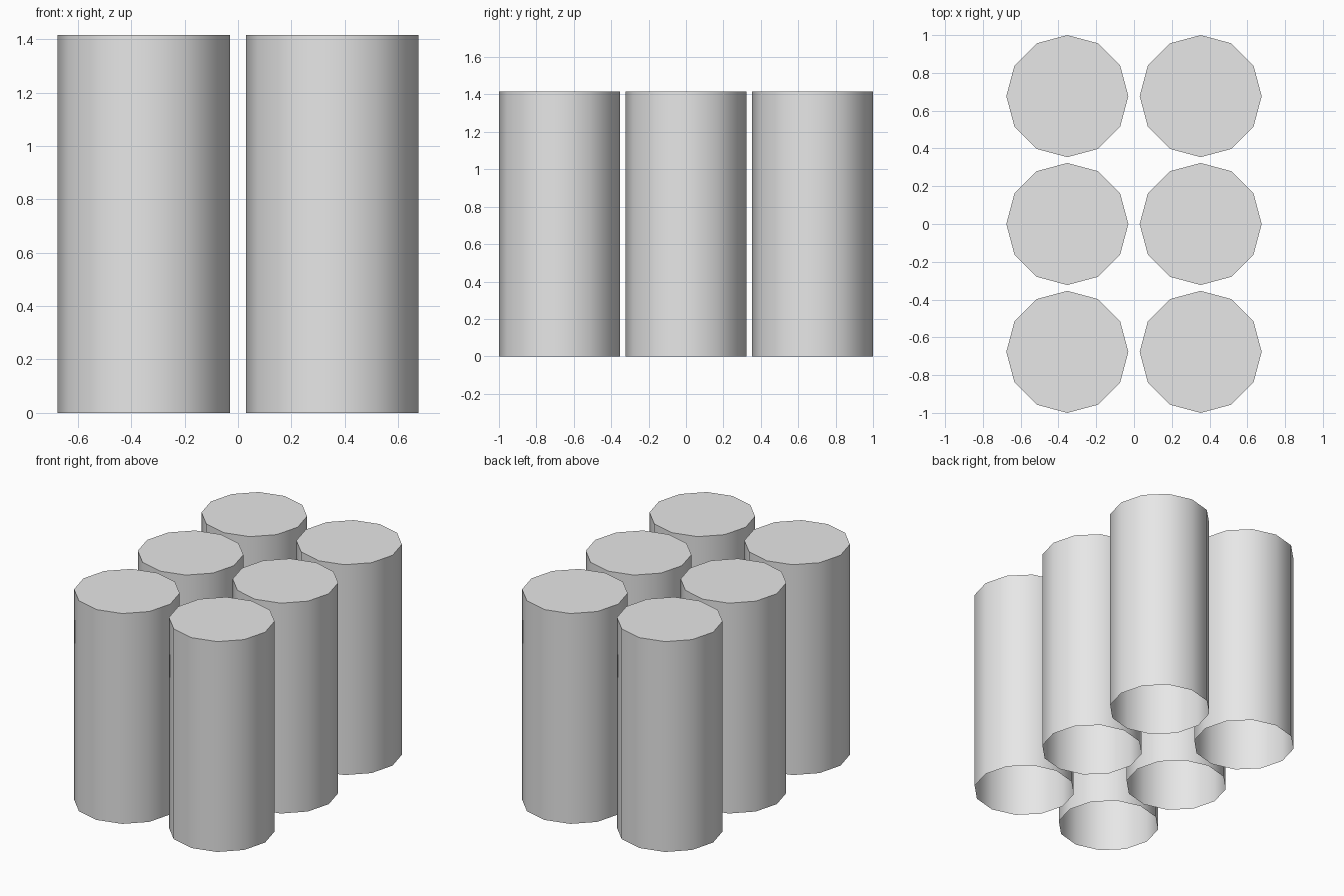
import bpy
import bmesh
import math

cube = bpy.data.objects.get("Cube")
if cube:
    bpy.data.objects.remove(cube, do_unlink=True)

RADIUS = 0.323
HEIGHT = 1.415
SIDES = 12

# Plain grey
grey = bpy.data.materials.new("light_grey")
grey.use_nodes = True
grey.diffuse_color = (0.8, 0.8, 0.8, 1)
grey.node_tree.nodes["Principled BSDF"].inputs["Base Color"].default_value = (0.8, 0.8, 0.8, 1)


def column(name, x, y):
    """Twelve-sided column, capped on top and open underneath."""
    bpy.ops.mesh.primitive_cylinder_add(
        vertices=SIDES, radius=RADIUS, depth=HEIGHT, location=(x, y, HEIGHT / 2))
    obj = bpy.context.object
    obj.name = name
    obj.data.materials.append(grey)
    bm = bmesh.new()
    bm.from_mesh(obj.data)
    bm.normal_update()
    bottom = [f for f in bm.faces if f.normal.z < -0.9]
    bmesh.ops.delete(bm, geom=bottom, context='FACES_ONLY')
    bm.to_mesh(obj.data)
    bm.free()
    bpy.ops.object.shade_smooth_by_angle(angle=math.radians(40))


# Two columns across, three rows deep
for side, x in (("right", -0.353), ("left", 0.353)):
    for row, y in (("front", -0.677), ("middle", 0), ("back", 0.677)):
        column(f"{row}_{side}_column", x, y)
